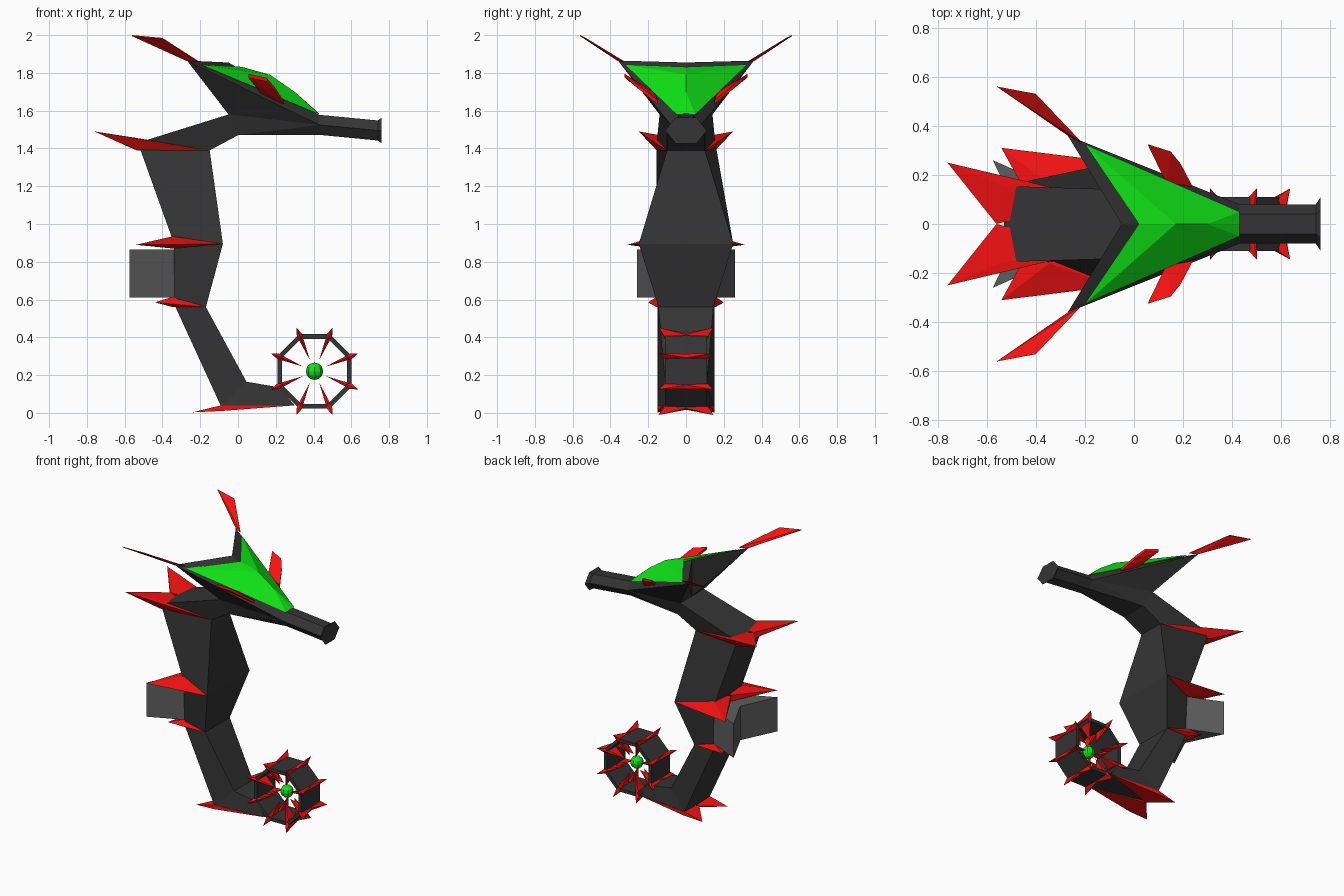
import bpy, bmesh, math

if "Cube" in bpy.data.objects:
    bpy.data.objects.remove(bpy.data.objects["Cube"])


def material(name, rgb):
    m = bpy.data.materials.new(name)
    m.diffuse_color = (*rgb, 1)
    m.use_nodes = True
    m.node_tree.nodes["Principled BSDF"].inputs["Base Color"].default_value = m.diffuse_color
    return m


BLACK = material("charcoal", (0.035, 0.035, 0.035))
GREY = material("mid_grey", (0.11, 0.11, 0.11))
RED = material("red", (0.9, 0.006, 0.006))
GREEN = material("green", (0.005, 0.8, 0.008))


def finish(bm, name, mat):
    bmesh.ops.recalc_face_normals(bm, faces=bm.faces)
    me = bpy.data.meshes.new(name)
    bm.to_mesh(me)
    bm.free()
    ob = bpy.data.objects.new(name, me)
    me.materials.append(mat)
    bpy.context.collection.objects.link(ob)
    return ob


def hulls(name, groups, mat):
    """One object made of a convex solid per point group."""
    bm = bmesh.new()
    for pts in groups:
        vs = [bm.verts.new(p) for p in pts]
        res = bmesh.ops.convex_hull(bm, input=vs)
        junk = {v for v in res["geom_interior"] + res["geom_unused"]
                if isinstance(v, bmesh.types.BMVert)}
        bmesh.ops.delete(bm, geom=list(junk), context='VERTS')
    return finish(bm, name, mat)


def mirrored(pts):
    return [[(x, s * y, z) for x, y, z in pts] for s in (1, -1)]


def loft(name, rings, mat, closed=False):
    bm = bmesh.new()
    rows = [[bm.verts.new(p) for p in r] for r in rings]
    n = len(rows[0])
    pairs = list(zip(rows, rows[1:])) + ([(rows[-1], rows[0])] if closed else [])
    for a, b in pairs:
        for i in range(n):
            j = (i + 1) % n
            bm.faces.new((a[i], a[j], b[j], b[i]))
    if not closed:
        bm.faces.new(rows[0])
        bm.faces.new(rows[-1])
    return finish(bm, name, mat)


def section(bx, bz, bw, fx, fz, fw):
    return [(bx, bw, bz), (bx, -bw, bz), (fx, -fw, fz), (fx, fw, fz)]


# Body: four-sided sections from tail to throat (back edge, front edge)
body = [section(*s) for s in (
    (0.30, 0.04, 0.11, 0.22, 0.135, 0.11),
    (-0.09, 0.035, 0.15, 0.045, 0.165, 0.11),
    (-0.34, 0.58, 0.15, -0.17, 0.56, 0.145),
    (-0.34, 0.90, 0.155, -0.08, 0.895, 0.25),
    (-0.53, 1.43, 0.155, -0.15, 1.39, 0.10),
    (-0.05, 1.58, 0.14, 0.00, 1.47, 0.10))]
loft("body", body, BLACK)


# Snout with flared mouth, and the jaw joining it to the throat
def hexagon(x, z, ry, rz):
    return [(x, ry * math.cos(k * math.pi / 3),
             z + rz * math.sin(k * math.pi / 3) / math.sin(math.pi / 3)) for k in range(6)]


root = hexagon(0.43, 1.525, 0.08, 0.053)
loft("snout", [root, hexagon(0.74, 1.495, 0.08, 0.053), hexagon(0.76, 1.495, 0.11, 0.068)], BLACK)
hulls("jaw", [body[-1] + root], BLACK)

# Swept head crest, one wing per side
hulls("head_crest", mirrored([
    (-0.27, 0.36, 1.865), (-0.05, 0, 1.855), (-0.05, 0.14, 1.58), (-0.05, 0, 1.58),
    (0.43, 0.08, 1.525), (0.43, 0, 1.577), (0.43, 0.04, 1.577)]), BLACK)

# Green visor on top of the crest
hulls("visor", mirrored([
    (-0.20, 0.325, 1.845), (0.02, 0, 1.832), (0.17, 0, 1.79), (0.30, 0, 1.70),
    (0.43, 0.05, 1.58), (0.43, 0, 1.585), (0.02, 0, 1.75)]), GREEN)


# Horns and cheek fins: thin blades
def blade(name, pts, t):
    hulls(name, mirrored([(x, y, z + d) for x, y, z in pts for d in (-t, t)]), RED)


blade("horns", [(-0.56, 0.56, 1.997), (-0.40, 0.53, 1.982), (-0.21, 0.33, 1.86),
                (-0.27, 0.36, 1.865)], 0.003)
blade("cheek_fins", [(0.055, 0.325, 1.785), (0.15, 0.295, 1.765), (0.19, 0.245, 1.72),
                     (0.24, 0.15, 1.645), (0.13, 0.17, 1.69)], 0.01)


# Spiked collars around the body: front, back edge, swept tip, middle notch
def collar(name, front, bx, bw, z0, z1, tip, notch):
    hulls(name, mirrored([front, (bx, bw, z0), (bx, bw, z1), tip,
                          (notch, 0, z0 + 0.01), (notch, 0, z1 - 0.01)]), RED)


collar("neck_collar", (-0.15, 0.105, 1.39), -0.535, 0.155, 1.39, 1.455, (-0.76, 0.25, 1.49), -0.56)
collar("chest_collar", (-0.08, 0.253, 0.895), -0.345, 0.16, 0.87, 0.935, (-0.54, 0.31, 0.89), -0.37)
collar("hip_collar", (-0.17, 0.15, 0.56), -0.345, 0.155, 0.56, 0.615, (-0.44, 0.20, 0.585), -0.36)
collar("heel_collar", (0.30, 0.115, 0.04), -0.09, 0.152, 0.01, 0.04, (-0.24, 0.15, 0.003), -0.11)

# Back thruster: chevron-ended block
outline = [(-0.33, 0.15), (-0.575, 0.26), (-0.45, 0), (-0.575, -0.26), (-0.33, -0.15)]
loft("back_block", [[(x, y, z) for x, y in outline] for z in (0.612, 0.866)], GREY)

# Coiled tail: thin octagonal band with a spike at each corner
CX, CZ = 0.405, 0.22


def polar(r, a, y):
    return (CX + r * math.cos(a), y, CZ + r * math.sin(a))


angles = [math.pi / 8 + k * math.pi / 4 for k in range(8)]
loft("tail_coil", [[polar(0.213, a, 0.11), polar(0.213, a, -0.11),
                    polar(0.186, a, -0.11), polar(0.186, a, 0.11)] for a in angles],
     BLACK, closed=True)
spikes = []
for a in angles:
    spikes += mirrored([polar(0.065, a, 0.05), polar(0.21, a - 0.07, 0.115), polar(0.21, a + 0.07, 0.115),
                        polar(0.25, a, 0.145), polar(0.216, a - 0.05, 0), polar(0.216, a + 0.05, 0)])
hulls("tail_spikes", spikes, RED)

# Green core in the coil
bpy.ops.mesh.primitive_uv_sphere_add(segments=8, ring_count=6, radius=0.046, location=(CX, 0, CZ))
core = bpy.context.object
core.name = "tail_core"
core.data.materials.append(GREEN)
